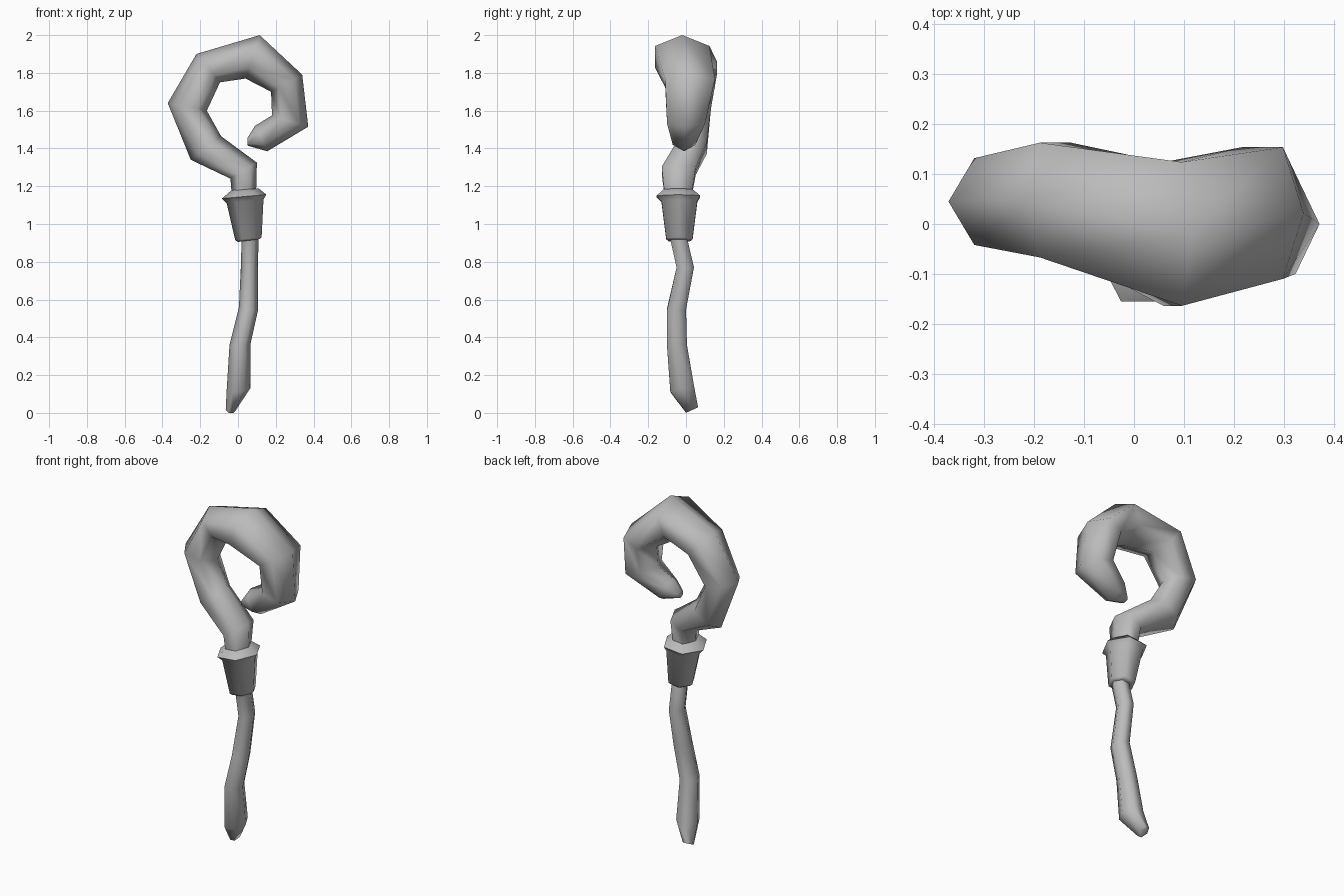
import bpy, bmesh, math
from mathutils import Vector

cube = bpy.data.objects.get("Cube")
if cube:
    bpy.data.objects.remove(cube, do_unlink=True)

SIDES = 6


def make_material(name, colour):
    mat = bpy.data.materials.new(name)
    mat.use_nodes = True
    mat.diffuse_color = colour
    mat.node_tree.nodes["Principled BSDF"].inputs["Base Color"].default_value = colour
    return mat


grey = make_material("plain grey", (0.5, 0.5, 0.5, 1))


def add_ring(bm, outer, inner, y_mid, y_half, tilt=0):
    """Six-sided ring with corners at outer and inner (x, z) and the given depth."""
    a, b = Vector((outer[0], 0, outer[1])), Vector((inner[0], 0, inner[1]))
    middle, reach = (a + b) / 2, (a - b) / 2
    ring = []
    for i in range(SIDES):
        angle = math.tau * i / SIDES
        depth = y_half * math.sin(angle) / math.sin(math.tau / SIDES)
        point = middle + reach * math.cos(angle)
        ring.append(bm.verts.new((point.x, y_mid + depth, point.z + tilt * depth)))
    return ring


def loft(name, stations, sharp_angle):
    """Skin a closed tube through the stations and cap both ends."""
    bm = bmesh.new()
    rings = [add_ring(bm, *station) for station in stations]
    for low, high in zip(rings, rings[1:]):
        for i in range(SIDES):
            j = (i + 1) % SIDES
            bm.faces.new((low[i], low[j], high[j], high[i]))
    bm.faces.new(rings[0])
    bm.faces.new(rings[-1])
    bmesh.ops.recalc_face_normals(bm, faces=bm.faces)
    mesh = bpy.data.meshes.new(name)
    bm.to_mesh(mesh)
    bm.free()
    mesh.materials.append(grey)
    obj = bpy.data.objects.new(name, mesh)
    bpy.context.collection.objects.link(obj)
    bpy.ops.object.select_all(action="DESELECT")
    obj.select_set(True)
    bpy.context.view_layer.objects.active = obj
    bpy.ops.object.shade_smooth_by_angle(angle=math.radians(sharp_angle))
    return obj


# Crooked shaft, from the cut foot up into the collar
loft("shaft", [
    ((-.065, .015), (-.01, .015), .032, .032, .45),
    ((-.06, .12), (.065, .13), -.02, .063, .2),
    ((-.045, .36), (.065, .36), -.048, .053),
    ((.005, .56), (.105, .54), -.05, .05),
    ((.015, .77), (.105, .77), -.004, .046),
    ((.02, .95), (.11, .95), -.045, .045),
], 70)

# Tapered collar with a flared rim, leaning slightly
loft("collar", [
    ((0, .905), (.115, .92), -.035, .058),
    ((-.015, .915), (.125, .93), -.035, .07),
    ((-.06, 1.11), (.135, 1.13), -.035, .095),
    ((-.085, 1.135), (.15, 1.156), -.04, .115),
    ((-.035, 1.178), (.11, 1.188), -.042, .075),
], 62)

# Curled head, swelling over the top and narrowing to the tip
loft("hook", [
    ((-.03, 1.12), (.095, 1.13), -.042, .068),
    ((-.04, 1.24), (.1, 1.325), -.038, .09),
    ((-.25, 1.34), (-.09, 1.465), .03, .08),
    ((-.372, 1.64), (-.165, 1.6), .045, .087),
    ((-.22, 1.9), (-.095, 1.75), .048, .115),
    ((.115, 2), (.04, 1.77), -.02, .144),
    ((.34, 1.79), (.175, 1.7), .022, .132),
    ((.372, 1.515), (.18, 1.575), 0, .1),
    ((.155, 1.385), (.09, 1.52), -.01, .06),
    ((.05, 1.415), (.05, 1.455), -.02, .025),
], 75)
